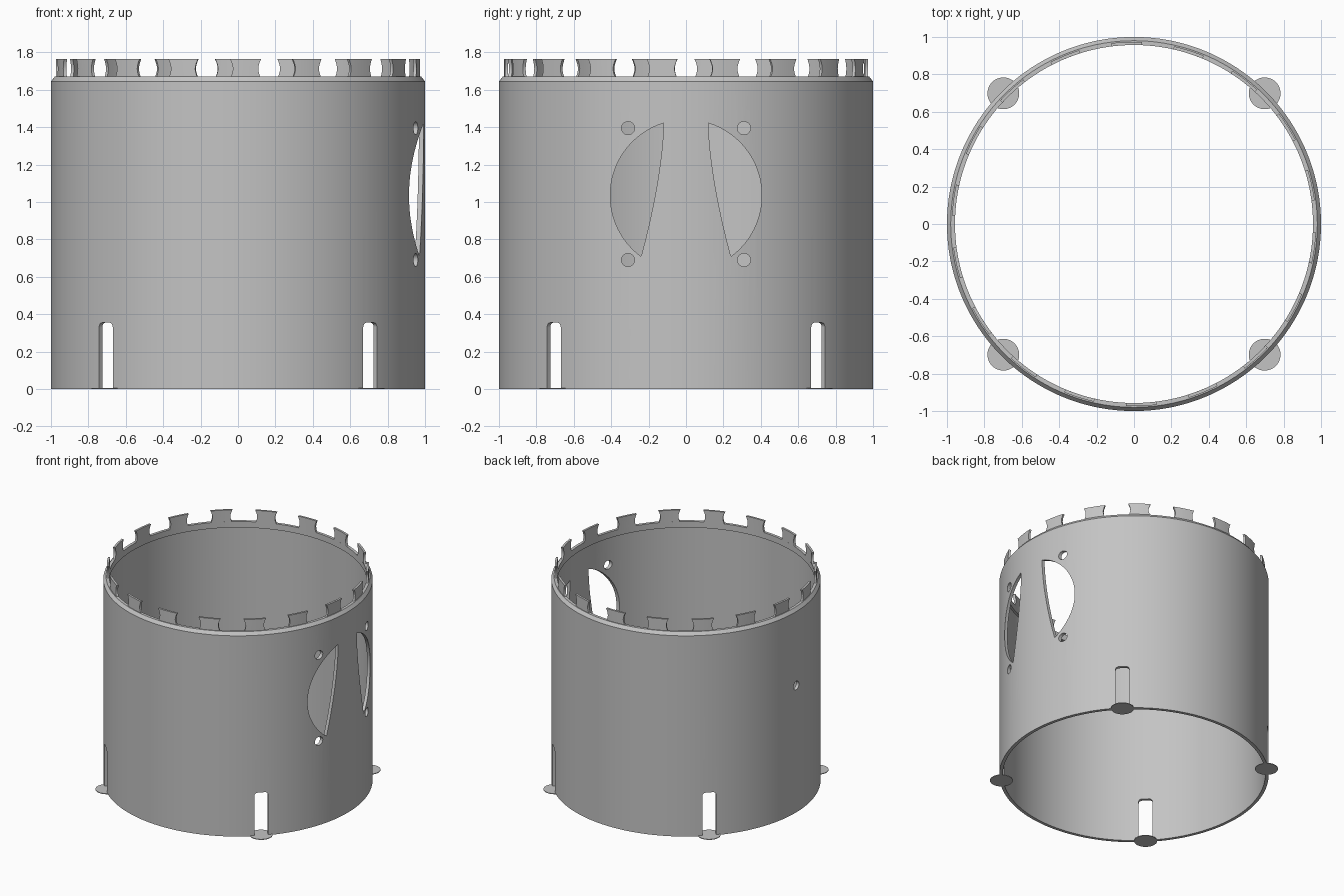
import bpy, bmesh, math
from math import sin, cos, radians, pi
from mathutils import Matrix, Vector

if "Cube" in bpy.data.objects:
    bpy.data.objects.remove(bpy.data.objects["Cube"])

grey = bpy.data.materials.new("plain_grey")
grey.use_nodes = True
grey.diffuse_color = (0.55, 0.55, 0.55, 1)
grey.node_tree.nodes["Principled BSDF"].inputs["Base Color"].default_value = grey.diffuse_color


def finish(bm, name, fix_normals=True):
    if fix_normals:
        bmesh.ops.recalc_face_normals(bm, faces=bm.faces)
    mesh = bpy.data.meshes.new(name)
    bm.to_mesh(mesh)
    bm.free()
    mesh.materials.append(grey)
    obj = bpy.data.objects.new(name, mesh)
    bpy.context.collection.objects.link(obj)
    return obj


def activate(obj):
    bpy.ops.object.select_all(action='DESELECT')
    obj.select_set(True)
    bpy.context.view_layer.objects.active = obj


def lathe(name, profile, steps):
    bm = bmesh.new()
    rings = [[bm.verts.new((r * cos(2 * pi * i / steps), r * sin(2 * pi * i / steps), z))
              for r, z in profile] for i in range(steps)]
    n = len(profile)
    for i in range(steps):
        a, b = rings[i], rings[(i + 1) % steps]
        for j in range(n):
            k = (j + 1) % n
            bm.faces.new((a[j], b[j], b[k], a[k]))
    return finish(bm, name)


def radial_prism(bm, outline, angle):
    """Extrude a (sideways, height) outline outward through the wall."""
    turn = Matrix.Rotation(angle, 3, 'Z')
    near, far = [[bm.verts.new(turn @ Vector((r, u, z))) for u, z in outline]
                 for r in (0.8, 1.2)]
    n = len(outline)
    bm.faces.new(near)
    bm.faces.new(far[::-1])
    for i in range(n):
        j = (i + 1) % n
        bm.faces.new((near[i], far[i], far[j], near[j]))


def arc(u, z, r, start, end, steps):
    return [(u + r * cos(radians(start + (end - start) * i / steps)),
             z + r * sin(radians(start + (end - start) * i / steps))) for i in range(steps + 1)]


# Thin-walled tube with a chamfered rim and inner lip
TOP = 1.67
body = lathe("tube_body", [(1, 0), (1, 1.645), (0.98, TOP), (0.957, TOP),
                           (0.957, 1.62), (0.975, 1.62), (0.975, 0)], 180)

cut = bmesh.new()
# Two openings either side of a flared strip
window = arc(0, 1.035, 0.405, -53.6, 72.8, 36)
(low_u, low_z), (high_u, high_z) = window[0], window[-1]
for i in range(1, 14):
    t = i / 14
    window.append((high_u + (low_u - high_u) * t ** 1.6, high_z + (low_z - high_z) * t))
for side in (1, -1):
    radial_prism(cut, [(u * side, z) for u, z in window], 0)
# Screw holes around the window: straight through along x
for y in (0.31, -0.31):
    for z in (1.395, 0.69):
        radial_prism(cut, arc(y, z, 0.035, 0, 345, 23), 0)
# Small hole on the opposite side
radial_prism(cut, arc(0, 1.04, 0.035, 0, 345, 23), pi)
# Rounded foot slots
slot = ([(-0.052, -0.1), (0.052, -0.1)] + arc(0.027, 0.33, 0.025, 0, 90, 6)
        + arc(-0.027, 0.33, 0.025, 90, 180, 6))
corners = [radians(45 + 90 * k) for k in range(4)]
for angle in corners:
    radial_prism(cut, slot, angle)
cutter = finish(cut, "opening_cutter")
cutter.hide_render = True

boolean = body.modifiers.new("openings", 'BOOLEAN')
boolean.operation = 'DIFFERENCE'
boolean.solver = 'EXACT'
boolean.object = cutter
activate(body)
bpy.ops.object.modifier_apply(modifier=boolean.name)
bpy.data.objects.remove(cutter)
activate(body)
bpy.ops.object.shade_smooth_by_angle(angle=radians(25))

# Waisted teeth around the rim
bm = bmesh.new()
TEETH, COLS, ROWS = 18, 6, 8
for k in range(TEETH):
    middle = radians(12.4 + 360 * k / TEETH)
    grid = []
    for row in range(ROWS + 1):
        t = row / ROWS
        half = radians(4.9 - 0.9 * sin(pi * t))
        z = TOP - 0.01 + (1.765 - TOP + 0.01) * t
        grid.append([bm.verts.new((0.974 * cos(a), 0.974 * sin(a), z))
                     for a in (middle + half * (2 * c / COLS - 1) for c in range(COLS + 1))])
    for lower, upper in zip(grid, grid[1:]):
        for c in range(COLS):
            bm.faces.new((lower[c], lower[c + 1], upper[c + 1], upper[c]))
teeth = finish(bm, "rim_teeth", fix_normals=False)
solid = teeth.modifiers.new("thickness", 'SOLIDIFY')
solid.thickness = 0.017
solid.offset = -1
activate(teeth)
bpy.ops.object.modifier_apply(modifier=solid.name)
bpy.ops.object.shade_smooth_by_angle(angle=radians(25))

# Thin round foot pads under the slots
for number, angle in enumerate(corners, 1):
    bm = bmesh.new()
    bmesh.ops.create_cone(bm, cap_ends=True, segments=40, radius1=0.085, radius2=0.085,
                          depth=0.005,
                          matrix=Matrix.Translation((0.988 * cos(angle), 0.988 * sin(angle), 0.0025)))
    pad = finish(bm, f"foot_pad_{number}")
    activate(pad)
    bpy.ops.object.shade_smooth_by_angle(angle=radians(25))
